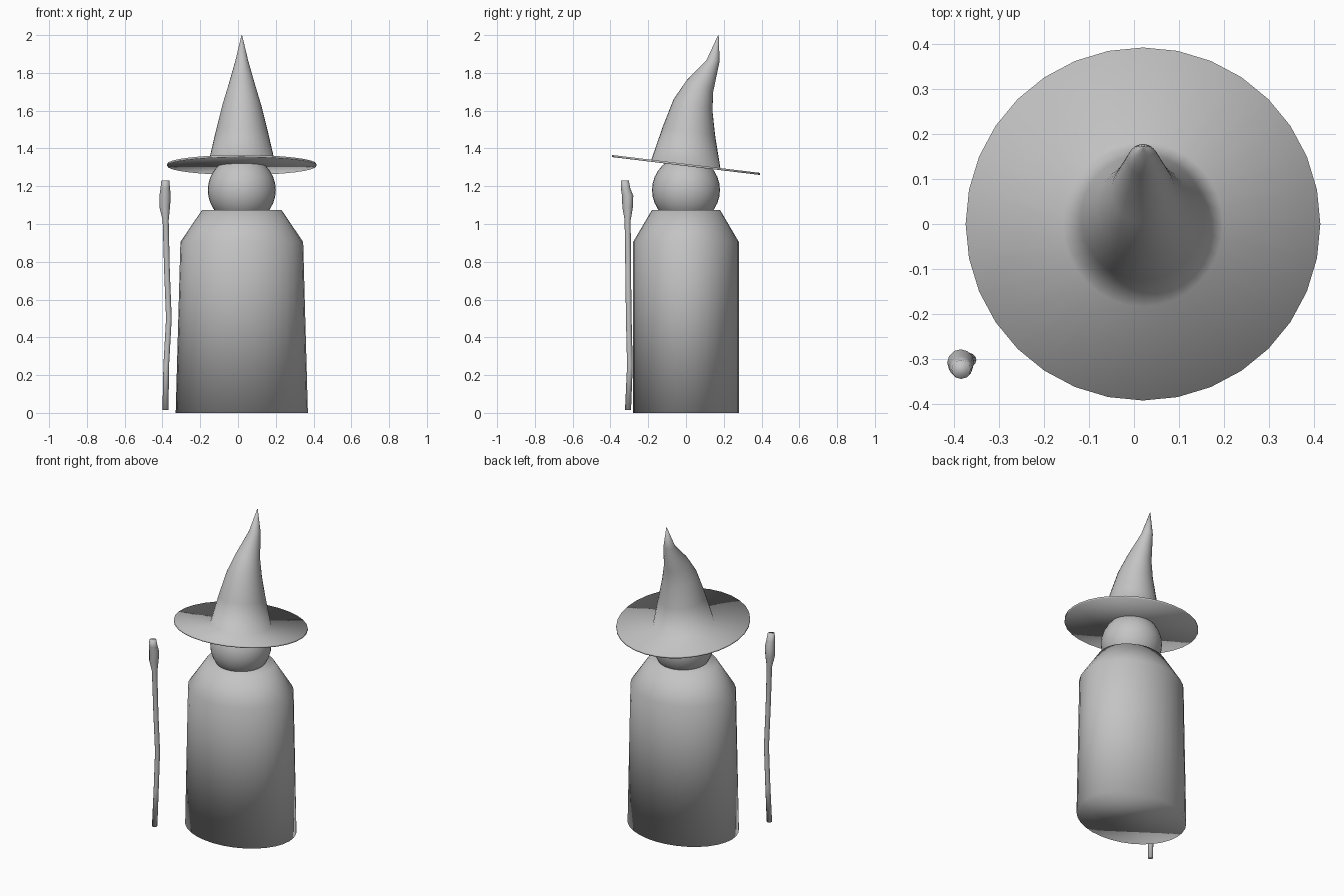
import bpy, bmesh, math

if "Cube" in bpy.data.objects:
    bpy.data.objects.remove(bpy.data.objects["Cube"])

grey = bpy.data.materials.new("plain_grey")
grey.diffuse_color = (0.55, 0.55, 0.55, 1)
grey.use_nodes = True
grey.node_tree.nodes["Principled BSDF"].inputs["Base Color"].default_value = grey.diffuse_color


def loft(name, rings, sides=32):
    """Skin a stack of ellipses (cx, cy, cz, rx, ry, tilt); tilt = z change per unit y."""
    bm = bmesh.new()
    loops = []
    for cx, cy, cz, rx, ry, tilt in rings:
        loop = []
        for i in range(sides):
            a = 2 * math.pi * i / sides
            dy = ry * math.sin(a)
            loop.append(bm.verts.new((cx + rx * math.cos(a), cy + dy, cz + tilt * dy)))
        loops.append(loop)
    for lo, hi in zip(loops, loops[1:]):
        for i in range(sides):
            j = (i + 1) % sides
            bm.faces.new((lo[i], lo[j], hi[j], hi[i]))
    bm.faces.new(loops[0][::-1])
    bm.faces.new(loops[-1])
    for f in bm.faces:
        f.smooth = True
    me = bpy.data.meshes.new(name)
    bm.to_mesh(me)
    bm.free()
    me.materials.append(grey)
    ob = bpy.data.objects.new(name, me)
    bpy.context.collection.objects.link(ob)
    return ob


CX = 0.02

# robe: oval body with sloped shoulders
loft("robe", [(CX, 0, 0, 0.35, 0.28, 0),
              (CX, 0, 0.905, 0.325, 0.28, 0),
              (CX, 0, 1.075, 0.21, 0.18, 0)])

# head
bpy.ops.mesh.primitive_uv_sphere_add(segments=32, ring_count=16, radius=0.18,
                                     location=(CX, 0, 1.18))
head = bpy.context.object
head.name = "head"
head.data.materials.append(grey)
bpy.ops.object.shade_smooth()

# hat: tilted thin brim and a bent cone, given by front and back silhouette points
S = -0.121
hat = [(CX, 0, 1.307, 0.395, 0.393, S), (CX, 0, 1.318, 0.395, 0.393, S)]
for yf, zf, yb, zb, rx in [(-0.184, 1.339, 0.182, 1.296, 0.178),
                           (-0.125, 1.51, 0.154, 1.47, 0.138),
                           (-0.066, 1.66, 0.140, 1.60, 0.103),
                           (0.003, 1.76, 0.144, 1.70, 0.072),
                           (0.108, 1.867, 0.178, 1.862, 0.034),
                           (0.170, 2.0, 0.173, 2.0, 0.0015)]:
    hat.append((CX, (yf + yb) / 2, (zf + zb) / 2, rx, (yb - yf) / 2, (zb - zf) / (yb - yf)))
loft("pointed_hat", hat)

# staff: slightly crooked stick with a swollen head
staff = [(-0.384, -0.307, 0.015, 0.016), (-0.380, -0.297, 0.25, 0.015),
         (-0.366, -0.303, 0.50, 0.015), (-0.376, -0.306, 0.75, 0.015),
         (-0.383, -0.309, 1.02, 0.016), (-0.388, -0.309, 1.09, 0.028),
         (-0.386, -0.309, 1.15, 0.030), (-0.385, -0.320, 1.19, 0.025),
         (-0.385, -0.324, 1.23, 0.021)]
loft("staff", [(x, y, z, r, r, 0) for x, y, z, r in staff], 12)
